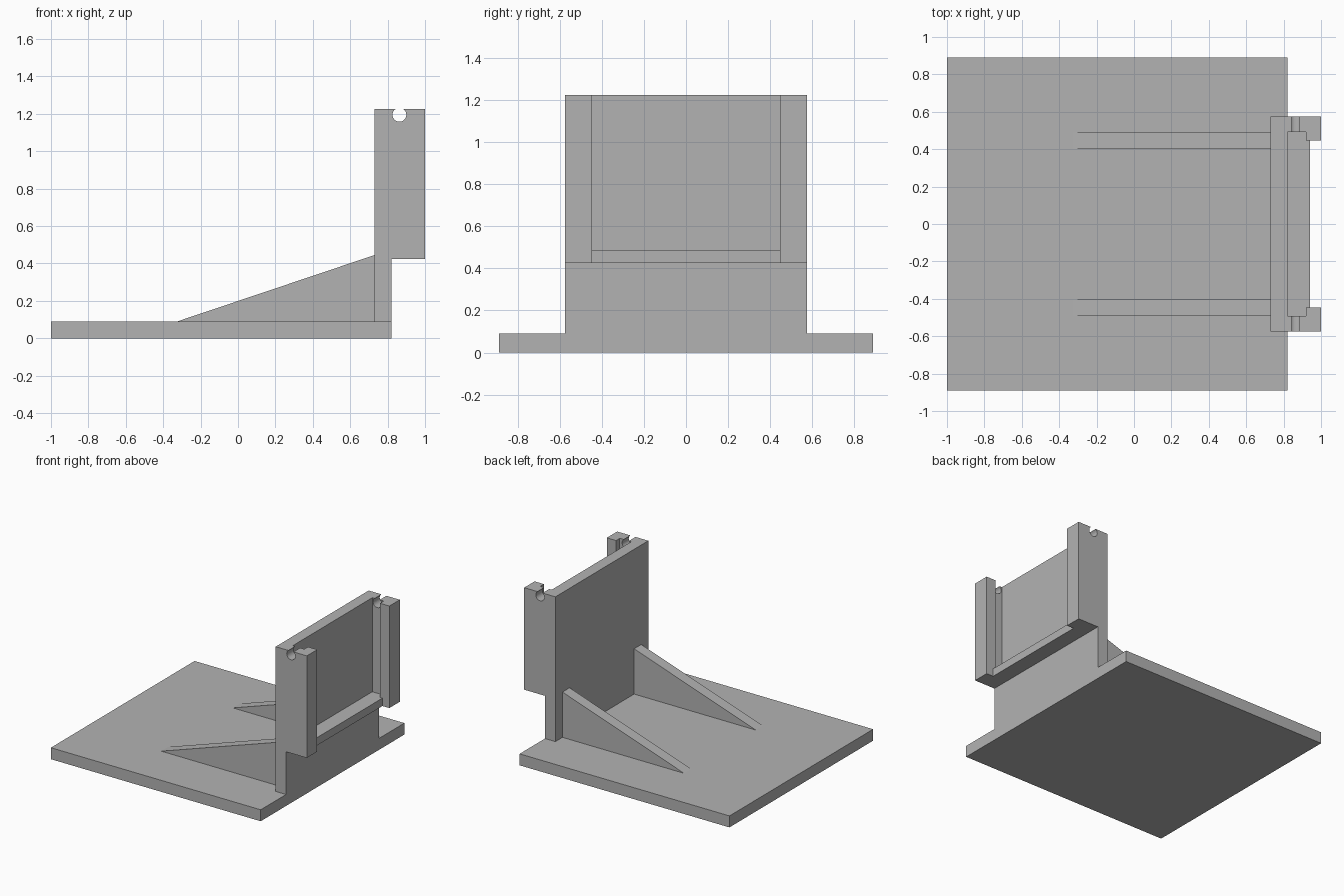
import bpy
import bmesh
import math
from mathutils import Matrix, Vector

cube = bpy.data.objects.get("Cube")
if cube:
    bpy.data.objects.remove(cube, do_unlink=True)

GREY = (0.45, 0.45, 0.45, 1.0)
plastic = bpy.data.materials.new("plain grey")
plastic.use_nodes = True
plastic.diffuse_color = GREY
plastic.node_tree.nodes["Principled BSDF"].inputs["Base Color"].default_value = GREY


def add_object(name, bm):
    bmesh.ops.recalc_face_normals(bm, faces=bm.faces)
    mesh = bpy.data.meshes.new(name)
    bm.to_mesh(mesh)
    bm.free()
    mesh.materials.append(plastic)
    obj = bpy.data.objects.new(name, mesh)
    bpy.context.collection.objects.link(obj)
    return obj


def extrude(name, points, offset):
    """Solid made by sweeping a flat outline along an offset."""
    bm = bmesh.new()
    face = bm.faces.new([bm.verts.new(p) for p in points])
    swept = bmesh.ops.extrude_face_region(bm, geom=[face], use_keep_orig=True)
    verts = [g for g in swept["geom"] if isinstance(g, bmesh.types.BMVert)]
    bmesh.ops.translate(bm, verts=verts, vec=Vector(offset))
    return add_object(name, bm)


def plan(name, outline, z0, z1):
    return extrude(name, [(x, y, z0) for x, y in outline], (0, 0, z1 - z0))


def box(name, x0, x1, y, z0, z1):
    return plan(name, [(x0, -y), (x1, -y), (x1, y), (x0, y)], z0, z1)


def mirrored(half):
    """Close a half outline by reflecting it across y = 0."""
    return half + [(x, -y) for x, y in reversed(half)]


def combine(target, steps):
    """Apply booleans in order, then drop the helper solids."""
    for helper, operation in steps:
        helper.hide_render = True
        mod = target.modifiers.new(helper.name, "BOOLEAN")
        mod.solver = "EXACT"
        mod.operation = operation
        mod.object = helper
    graph = bpy.context.evaluated_depsgraph_get()
    result = bpy.data.meshes.new_from_object(target.evaluated_get(graph))
    target.modifiers.clear()
    target.data = result
    for helper, _ in steps:
        bpy.data.objects.remove(helper, do_unlink=True)


BASE_TOP, ARM_BOTTOM, TOP = 0.09, 0.425, 1.225
BACK, WALL_FRONT, TIP = 0.73, 0.82, 1.0
HALF, SLOT, LIP = 0.576, 0.493, 0.447

# Flat base plate
box("base_plate", -TIP, WALL_FRONT, 0.89, 0, BASE_TOP)

# Upright wall with side arms and inward lips
holder = plan("holder_wall", mirrored([
    (BACK, HALF), (TIP, HALF), (TIP, LIP), (0.92, LIP), (0.92, SLOT), (WALL_FRONT, SLOT),
]), BASE_TOP, TOP)

# Shelf across the bottom of the channel
shelf = plan("shelf", mirrored([
    (0.78, SLOT), (0.92, SLOT), (0.92, LIP), (0.94, LIP),
]), ARM_BOTTOM, 0.487)

# Clearance under the arms, and the pin hole that breaks through the top
clearance = box("clearance", WALL_FRONT, 1.2, 0.8, 0, ARM_BOTTOM)
bm = bmesh.new()
bmesh.ops.create_cone(
    bm, cap_ends=True, segments=32, radius1=0.037, radius2=0.037, depth=1.6,
    matrix=Matrix.Translation((0.863, 0, 1.195)) @ Matrix.Rotation(math.pi / 2, 4, "X"))
pin_hole = add_object("pin_hole", bm)
combine(holder, [(shelf, "UNION"), (clearance, "DIFFERENCE"), (pin_hole, "DIFFERENCE")])

# Triangular ribs bracing the wall
for name, y in (("left_rib", 0.4), ("right_rib", -0.488)):
    extrude(name, [(-0.325, y, BASE_TOP), (BACK, y, BASE_TOP), (BACK, y, 0.445)], (0, 0.088, 0))
